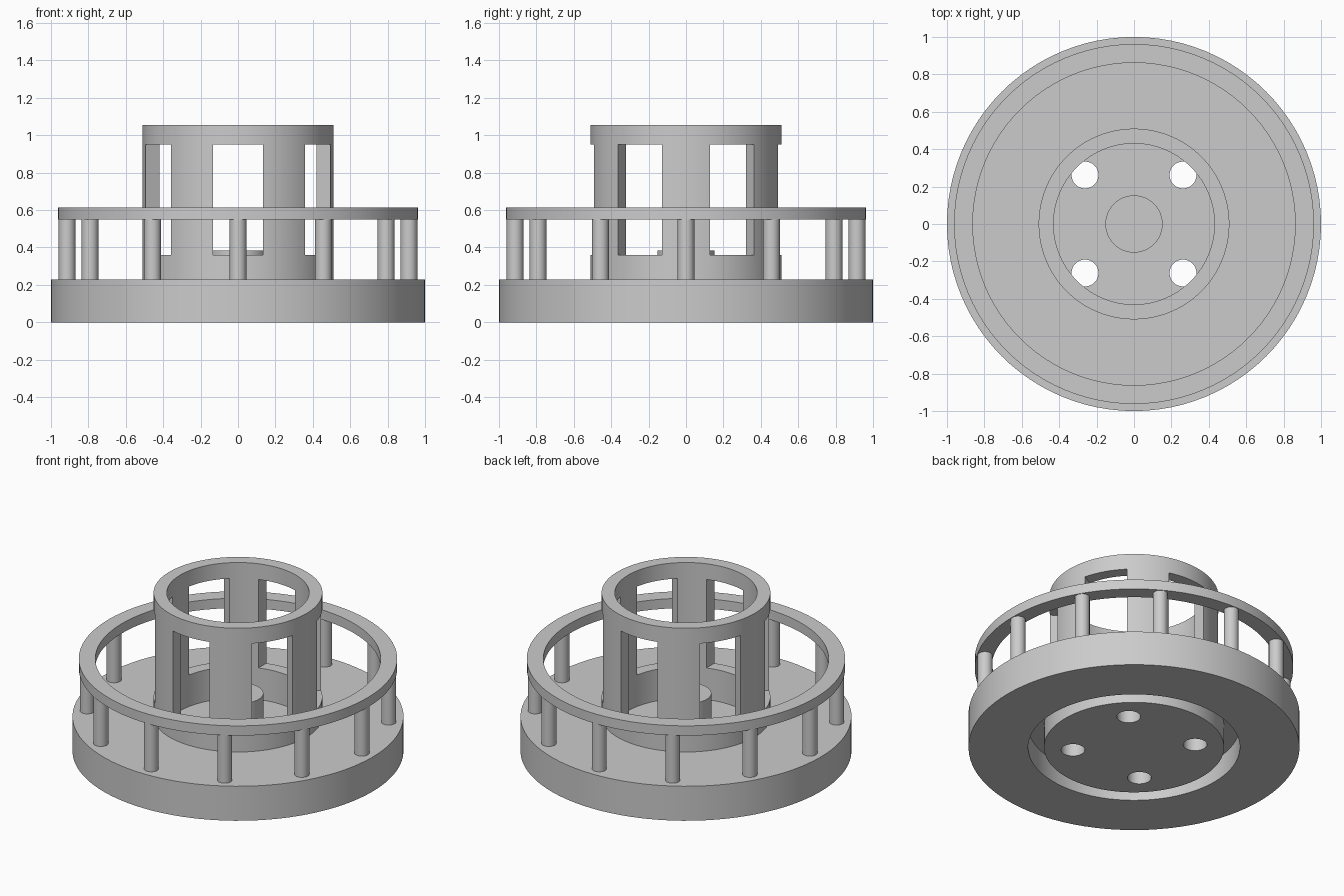
import bpy
import bmesh
from math import cos, sin, pi, radians
from mathutils import Matrix, Vector

SEGMENTS = 96

old = bpy.data.objects.get("Cube")
if old:
    bpy.data.objects.remove(old, do_unlink=True)

grey = bpy.data.materials.new("plain_grey")
grey.use_nodes = True
grey.diffuse_color = (0.6, 0.6, 0.6, 1)
grey.node_tree.nodes["Principled BSDF"].inputs["Base Color"].default_value = (0.6, 0.6, 0.6, 1)


def make_object(name, bm):
    bmesh.ops.recalc_face_normals(bm, faces=bm.faces)
    mesh = bpy.data.meshes.new(name)
    bm.to_mesh(mesh)
    bm.free()
    mesh.materials.append(grey)
    obj = bpy.data.objects.new(name, mesh)
    bpy.context.collection.objects.link(obj)
    return obj


def lathe(name, profile):
    """Revolve a closed (radius, height) outline around z."""
    bm = bmesh.new()
    rings = []
    for i in range(SEGMENTS):
        a = 2 * pi * i / SEGMENTS
        rings.append([bm.verts.new((r * cos(a), r * sin(a), z)) for r, z in profile])
    n = len(profile)
    for i, ring in enumerate(rings):
        following = rings[(i + 1) % SEGMENTS]
        for j in range(n):
            k = (j + 1) % n
            bm.faces.new((ring[j], following[j], following[k], ring[k]))
    return make_object(name, bm)


def cylinder(name, radius, bottom, top, centre=(0, 0), segments=SEGMENTS):
    bm = bmesh.new()
    place = Matrix.Translation((centre[0], centre[1], (bottom + top) / 2))
    bmesh.ops.create_cone(bm, cap_ends=True, segments=segments, radius1=radius,
                          radius2=radius, depth=top - bottom, matrix=place)
    return make_object(name, bm)


def box(name, size, height, angle):
    bm = bmesh.new()
    place = (Matrix.Translation((0, 0, height)) @ Matrix.Rotation(angle, 4, 'Z')
             @ Matrix.Diagonal(Vector((*size, 1))))
    bmesh.ops.create_cube(bm, size=1, matrix=place)
    return make_object(name, bm)


def cut(target, cutters):
    """Subtract the cutters, bake the result and discard them."""
    for cutter in cutters:
        mod = target.modifiers.new("cut", 'BOOLEAN')
        mod.operation = 'DIFFERENCE'
        mod.solver = 'EXACT'
        mod.object = cutter
    bpy.context.view_layer.update()
    graph = bpy.context.evaluated_depsgraph_get()
    baked = bpy.data.meshes.new_from_object(target.evaluated_get(graph))
    target.modifiers.clear()
    target.data = baked
    for cutter in cutters:
        bpy.data.objects.remove(cutter, do_unlink=True)


parts = []

# Base with its central tower, open underneath around the floor plug
shell = lathe("base_and_tower", [(0.64, 0), (1, 0), (1, 0.23), (0.51, 0.23),
                                 (0.51, 1.055), (0.43, 1.055), (0.43, 0.15), (0.64, 0.15)])
# Three slots through the tower make its six windows
cut(shell, [box("window_cutter", (0.27, 1.3, 0.59), 0.655, radians(60 * i)) for i in range(3)])
parts.append(shell)

# Tower floor with four drain holes
floor = cylinder("tower_floor", 0.544, 0, 0.15)
cut(floor, [cylinder("hole_cutter", 0.072, -0.1, 0.25, (0.262 * sx, 0.262 * sy), 32)
            for sx in (-1, 1) for sy in (-1, 1)])
parts.append(floor)

# Central boss
parts.append(cylinder("centre_boss", 0.153, 0.15, 0.385))

# Railing ring and its posts
parts.append(lathe("rail_ring", [(0.862, 0.55), (0.962, 0.55), (0.962, 0.615), (0.862, 0.615)]))
for i in range(12):
    a = radians(30 * i)
    parts.append(cylinder(f"rail_post_{i + 1}", 0.045, 0.23, 0.55,
                          (0.914 * cos(a), 0.914 * sin(a)), 24))

# Smooth curved walls, sharp rims
bpy.ops.object.select_all(action='DESELECT')
for part in parts:
    part.select_set(True)
bpy.context.view_layer.objects.active = shell
bpy.ops.object.shade_smooth_by_angle(angle=radians(30))
